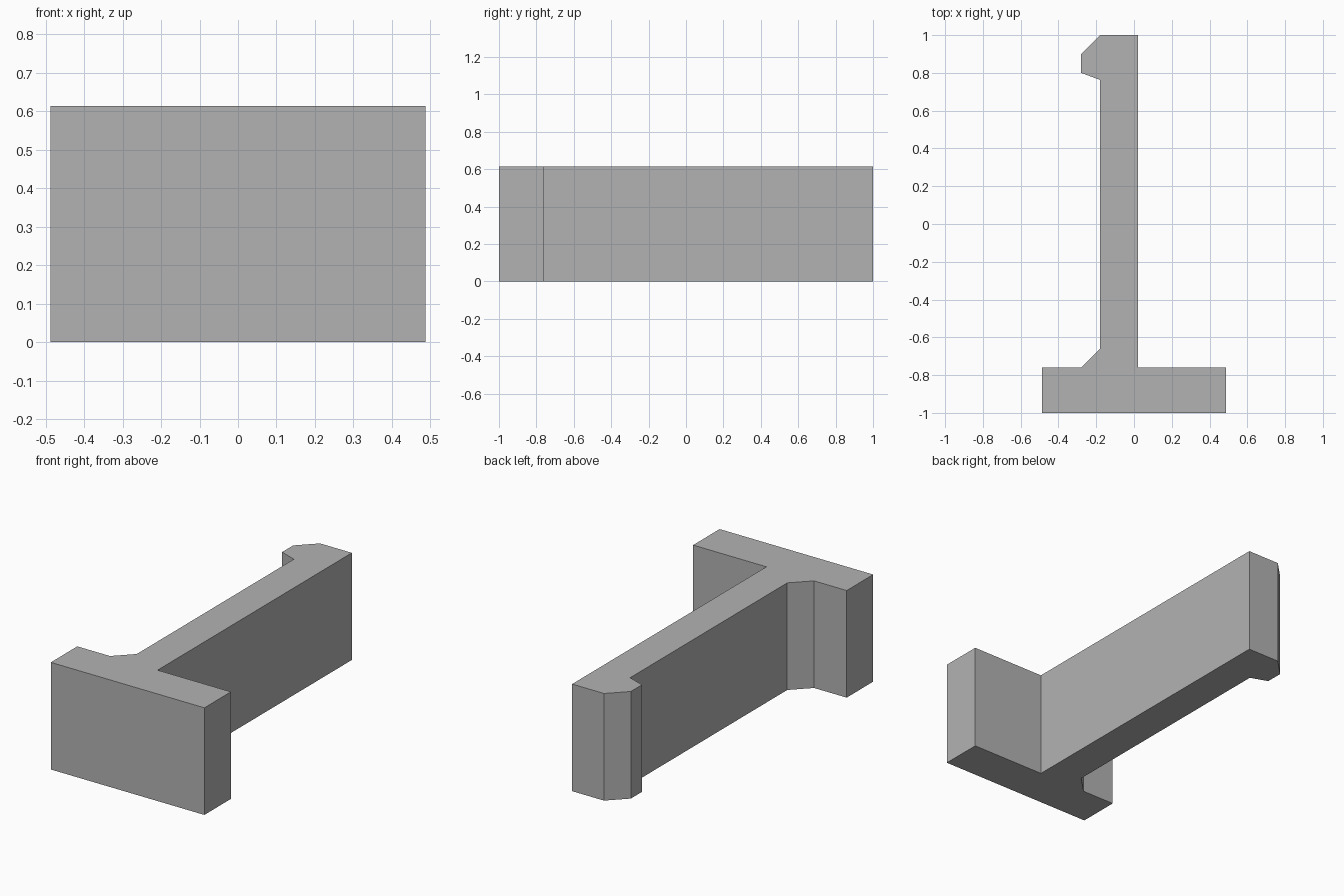
import bpy
import bmesh

cube = bpy.data.objects.get("Cube")
if cube:
    bpy.data.objects.remove(cube, do_unlink=True)

HEIGHT = 0.614

# Single plain grey
grey = bpy.data.materials.new("plain_grey")
grey.use_nodes = True
colour = (0.45, 0.45, 0.45, 1.0)
grey.diffuse_color = colour
grey.node_tree.nodes["Principled BSDF"].inputs["Base Color"].default_value = colour

# Plan outline: wide foot, chamfered inner corner, long web, hooked lip
outline = [
    (-0.487, -1.0), (0.487, -1.0), (0.487, -0.76), (0.022, -0.76),
    (0.022, 1.0), (-0.18, 1.0), (-0.28, 0.90), (-0.28, 0.80),
    (-0.18, 0.763), (-0.18, -0.66), (-0.28, -0.76), (-0.487, -0.76),
]


def extrude_outline(name, points, height, material):
    """Raise a closed plan outline into a solid standing on the ground."""
    bm = bmesh.new()
    base = bm.faces.new([bm.verts.new((x, y, 0)) for x, y in points])
    result = bmesh.ops.extrude_face_region(bm, geom=[base], use_keep_orig=True)
    top = [g for g in result["geom"] if isinstance(g, bmesh.types.BMVert)]
    bmesh.ops.translate(bm, verts=top, vec=(0, 0, height))
    bmesh.ops.recalc_face_normals(bm, faces=bm.faces)
    mesh = bpy.data.meshes.new(name)
    bm.to_mesh(mesh)
    bm.free()
    mesh.materials.append(material)
    obj = bpy.data.objects.new(name, mesh)
    bpy.context.collection.objects.link(obj)
    return obj


extrude_outline("hooked_beam", outline, HEIGHT, grey)
